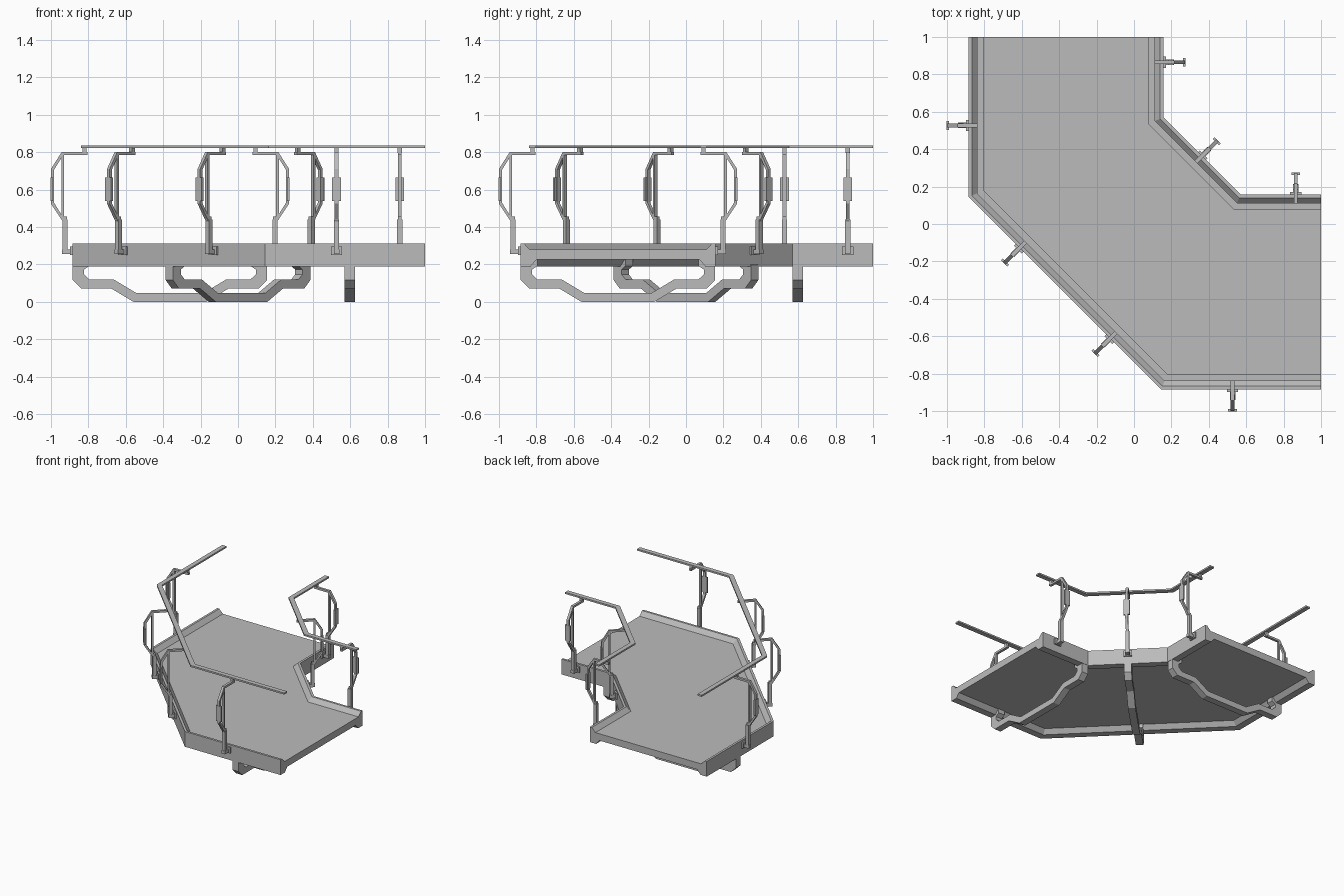
import bpy
import bmesh
import math
from mathutils import Matrix, Vector

cube = bpy.data.objects.get("Cube")
if cube:
    bpy.data.objects.remove(cube, do_unlink=True)

grey = bpy.data.materials.new("plain grey")
grey.use_nodes = True
COLOUR = (0.5, 0.5, 0.5, 1)
grey.diffuse_color = COLOUR
grey.node_tree.nodes["Principled BSDF"].inputs["Base Color"].default_value = COLOUR


def finish(bm, name):
    bmesh.ops.recalc_face_normals(bm, faces=bm.faces)
    mesh = bpy.data.meshes.new(name)
    bm.to_mesh(mesh)
    bm.free()
    mesh.materials.append(grey)
    obj = bpy.data.objects.new(name, mesh)
    bpy.context.collection.objects.link(obj)
    return obj


def bridge(bm, rings):
    """Join matching closed rings and cap both ends."""
    for a, b in zip(rings, rings[1:]):
        n = len(a)
        for i in range(n):
            bm.faces.new((a[i], a[(i + 1) % n], b[(i + 1) % n], b[i]))
    bm.faces.new(rings[0])
    bm.faces.new(rings[-1])


def sweep(name, path, profile, side):
    """Sweep an (inset, height) profile along a floor path with mitred corners."""
    pts = [Vector(p) for p in path]
    normals = []
    for a, b in zip(pts, pts[1:]):
        d = (b - a).normalized()
        normals.append(Vector((-d.y, d.x)) * side)
    bm = bmesh.new()
    rings = []
    for i, p in enumerate(pts):
        n1, n2 = normals[max(i - 1, 0)], normals[min(i, len(normals) - 1)]
        mitre = (n1 + n2) / (1 + n1.dot(n2))
        rings.append([bm.verts.new((*(p + mitre * u), z)) for u, z in profile])
    bridge(bm, rings)
    return finish(bm, name)


def slab(bm, outline, width):
    """Extrude an (x, z) outline evenly to both sides of y = 0."""
    bridge(bm, [[bm.verts.new((x, y, z)) for x, z in outline]
                for y in (-width / 2, width / 2)])


def box(bm, x0, x1, width, z0, z1):
    slab(bm, [(x0, z0), (x1, z0), (x1, z1), (x0, z1)], width)


def place(obj, x, y, degrees):
    obj.data.transform(Matrix.Translation((x, y, 0))
                       @ Matrix.Rotation(math.radians(degrees), 4, 'Z'))


OUTER = [(-0.885, 1), (-0.885, 0.145), (0.145, -0.885), (1, -0.885)]
INNER = [(0.158, 1), (0.158, 0.57), (0.57, 0.158), (1, 0.158)]

# Deck floor
bm = bmesh.new()
outline = [(-0.85, 1), (-0.85, 0.16), (0.16, -0.85), (1, -0.85),
           (1, 0.12), (0.555, 0.12), (0.12, 0.555), (0.12, 1)]
bridge(bm, [[bm.verts.new((x, y, z)) for x, y in outline] for z in (0.225, 0.28)])
finish(bm, "deck_floor")

# Raised rims and handrails
RIM = [(0, 0.19), (0, 0.313), (0.018, 0.313), (0.05, 0.28), (0.085, 0.278),
       (0.085, 0.225), (0.055, 0.19)]
RAIL = [(0.045, 0.822), (0.045, 0.835), (0.082, 0.835), (0.082, 0.822)]
for label, path, side in (("outer", OUTER, 1), ("inner", INNER, -1)):
    sweep(label + "_rim", path, RIM, side)
    sweep(label + "_handrail", path, RAIL, side)


def rail_post(name, x, y, degrees):
    """Railing post, local +x pointing away from the deck."""
    bm = bmesh.new()
    # Clamp plate, arm and lower post
    box(bm, -0.005, 0.012, 0.06, 0.25, 0.297)
    box(bm, 0, 0.055, 0.03, 0.255, 0.28)
    box(bm, 0.026, 0.052, 0.028, 0.255, 0.44)
    # Outer bent bar: one closed strip from lower post to rail bracket
    bend = [(0.03, 0.44), (0.052, 0.43), (0.115, 0.525), (0.115, 0.71),
            (0.058, 0.80), (-0.08, 0.80), (-0.08, 0.784), (0.05, 0.784),
            (0.099, 0.705), (0.099, 0.53), (0.052, 0.455), (0.03, 0.455)]
    slab(bm, bend, 0.02)
    # Inner straight bar, grip plate and rail stub
    box(bm, 0.046, 0.06, 0.02, 0.44, 0.79)
    box(bm, 0.104, 0.117, 0.047, 0.54, 0.665)
    box(bm, -0.074, -0.054, 0.022, 0.795, 0.825)
    place(finish(bm, name), x, y, degrees)


rail_post("outer_post_left", -0.885, 0.527, 180)
rail_post("outer_post_corner_a", -0.612, -0.128, 225)
rail_post("outer_post_corner_b", -0.128, -0.612, 225)
rail_post("outer_post_front", 0.527, -0.885, 270)
rail_post("inner_post_back", 0.158, 0.865, 0)
rail_post("inner_post_corner", 0.364, 0.364, 45)
rail_post("inner_post_side", 0.865, 0.158, 90)

# Cranked support beams under the deck, mirrored about their middle
lower = [(0.52, 0.2), (0.52, 0.12), (0.475, 0.075), (0.315, 0.075), (0.195, 0.003)]
upper = [(0.18, 0.05), (0.3, 0.122), (0.43, 0.122), (0.46, 0.15),
         (0.46, 0.175), (0.43, 0.195), (0.43, 0.23), (0.47, 0.23)]


def mirror(points):
    return [(-x, z) for x, z in reversed(points)]


beam = lower + mirror(lower) + mirror(upper) + upper
for label, x, y, degrees in (("back", -0.364, 0.598, 0), ("corner", 0, 0, 45),
                             ("side", 0.598, -0.364, 90)):
    bm = bmesh.new()
    slab(bm, [(px, max(pz - 0.003, 0)) for px, pz in beam], 0.055)
    place(finish(bm, label + "_support_beam"), x, y, degrees)
